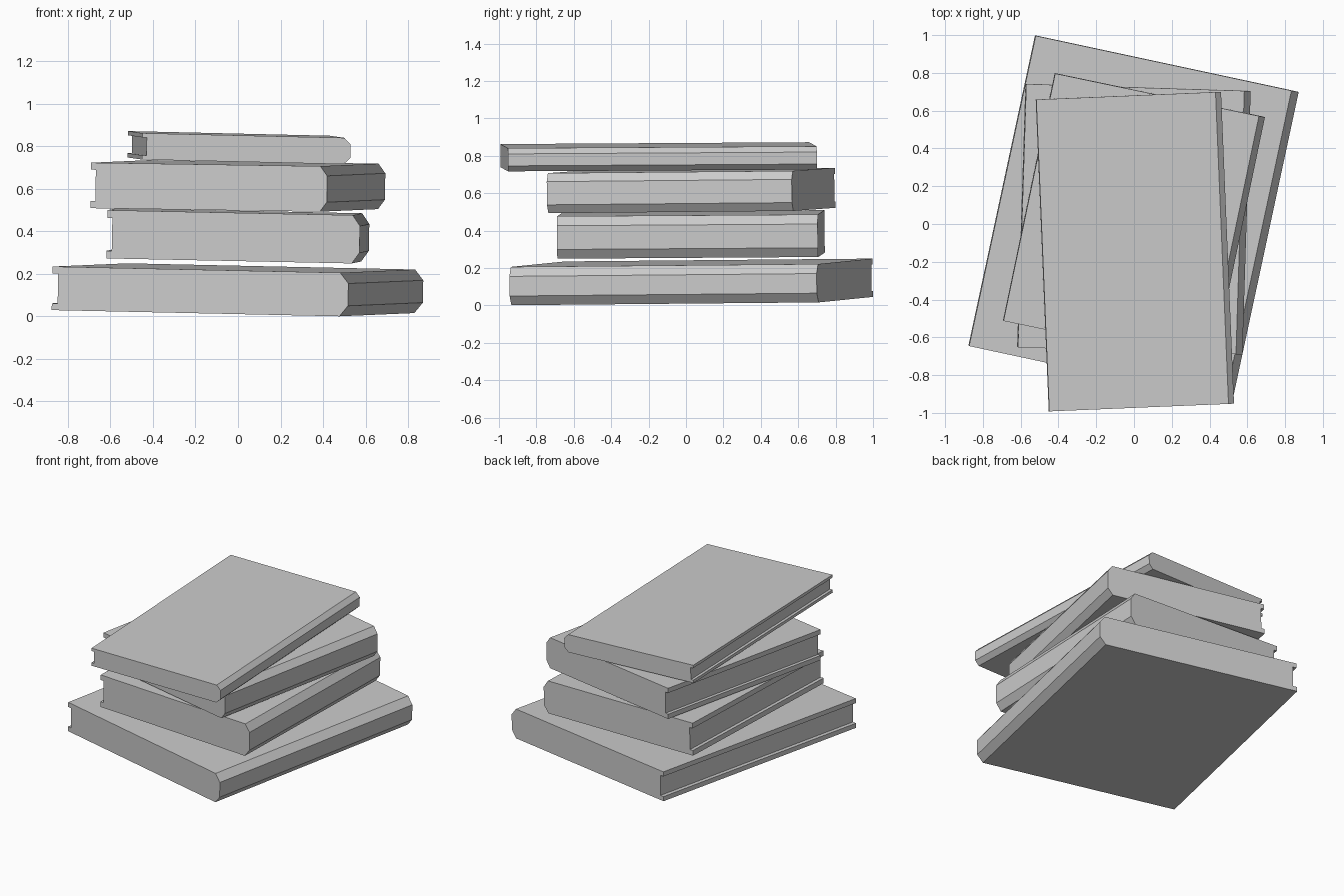
import bpy, bmesh
from math import radians

if "Cube" in bpy.data.objects:
    bpy.data.objects.remove(bpy.data.objects["Cube"])


def book(name, centre, size, tilt, spin, recess, board, cham_x, cham_z):
    """Closed book: side profile (page groove left, chamfered spine right) swept along y."""
    w, d, h = (s / 2 for s in size)
    # lower half of the profile, mirrored to make the upper half
    lower = [(-w + recess, -h + board), (-w, -h + board), (-w, -h),
             (w - cham_x, -h), (w, -h + cham_z)]
    profile = lower + [(x, -z) for x, z in reversed(lower)]

    bm = bmesh.new()
    end = bm.faces.new([bm.verts.new((x, -d, z)) for x, z in profile])
    swept = bmesh.ops.extrude_face_region(bm, geom=[end], use_keep_orig=True)
    moved = [v for v in swept["geom"] if isinstance(v, bmesh.types.BMVert)]
    bmesh.ops.translate(bm, verts=moved, vec=(0, 2 * d, 0))
    bmesh.ops.recalc_face_normals(bm, faces=bm.faces)

    mesh = bpy.data.meshes.new(name)
    bm.to_mesh(mesh)
    bm.free()
    obj = bpy.data.objects.new(name, mesh)
    obj.location = centre
    obj.rotation_euler = (tilt[0], tilt[1], radians(spin))
    bpy.context.collection.objects.link(obj)


# stack from bottom to top
book("bottom_book", (-0.002, 0.027, 0.125), (1.425, 1.68, 0.205),
     (0.009, 0.021), -12.1, 0.028, 0.032, 0.04, 0.05)
book("lower_middle_book", (0.0, 0.026, 0.379), (1.19, 1.395, 0.227),
     (0.0065, 0.0205), -1.8, 0.024, 0.036, 0.035, 0.05)
book("upper_middle_book", (0.0, 0.027, 0.614), (1.135, 1.338, 0.214),
     (0.009, 0.015), -11.8, 0.023, 0.033, 0.033, 0.045)
book("top_book", (0.005, -0.146, 0.794), (0.98, 1.652, 0.124),
     (0.006, 0.023), 2.4, 0.02, 0.02, 0.03, 0.03)
